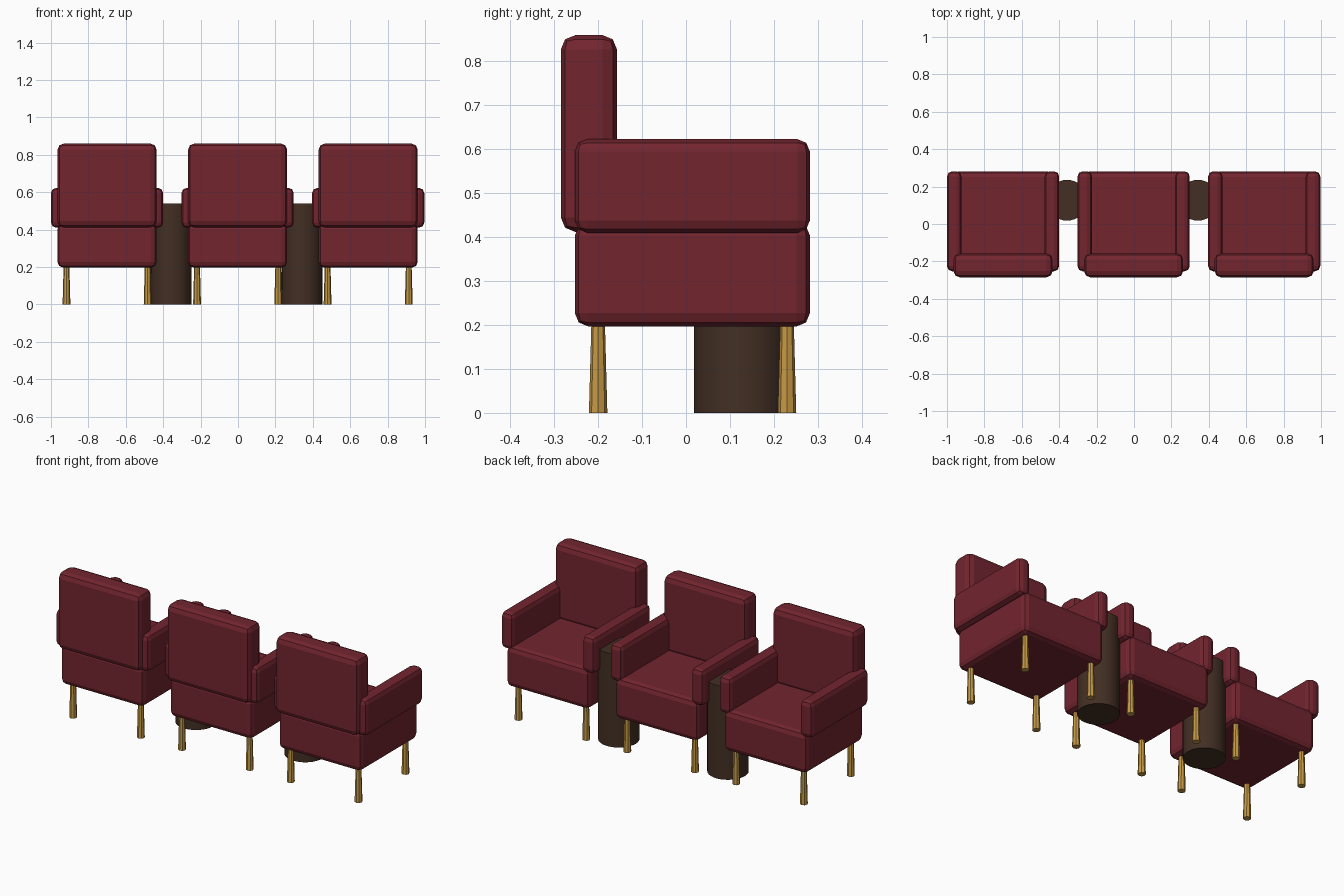
import bpy
import math

if "Cube" in bpy.data.objects:
    bpy.data.objects.remove(bpy.data.objects["Cube"])


def material(name, rgb):
    m = bpy.data.materials.new(name)
    m.diffuse_color = (*rgb, 1)
    m.use_nodes = True
    m.node_tree.nodes["Principled BSDF"].inputs["Base Color"].default_value = m.diffuse_color
    return m


RED = material("burgundy upholstery", (0.17, 0.018, 0.028))
GOLD = material("brass", (0.56, 0.32, 0.06))
BROWN = material("dark wood", (0.055, 0.028, 0.017))


def cushion(name, lo, hi, bevel):
    """Upholstered block with rounded edges, spanning corner lo to corner hi."""
    bpy.ops.mesh.primitive_cube_add(size=1, location=[(a + b) / 2 for a, b in zip(lo, hi)])
    o = bpy.context.object
    o.name = name
    o.scale = [b - a for a, b in zip(lo, hi)]
    bpy.ops.object.transform_apply(location=False, rotation=False, scale=True)
    mod = o.modifiers.new("rounded edges", 'BEVEL')
    mod.width = bevel
    mod.segments = 2
    o.data.materials.append(RED)


def column(name, x, y, r_bottom, r_top, height, sides, mat):
    """Round upright standing on the floor."""
    bpy.ops.mesh.primitive_cone_add(vertices=sides, radius1=r_bottom, radius2=r_top,
                                    depth=height, location=(x, y, height / 2))
    o = bpy.context.object
    o.name = name
    o.data.materials.append(mat)
    return o


# Three armchairs in a row
for cx in (-0.70, -0.002, 0.696):
    cushion("seat", (cx - 0.265, -0.253, 0.197), (cx + 0.265, 0.282, 0.434), 0.03)
    cushion("backrest", (cx - 0.265, -0.285, 0.412), (cx + 0.265, -0.157, 0.86), 0.033)
    for side in (-1, 1):
        x0, x1 = sorted((cx + side * 0.222, cx + side * 0.30))
        cushion("armrest", (x0, -0.253, 0.41), (x1, 0.282, 0.623), 0.028)
        # Legs flare slightly towards the floor
        for y in (-0.20, 0.23):
            column("leg", cx + side * 0.217, y, 0.021, 0.015, 0.22, 8, GOLD)

# Drum tables between the chairs
for x in (-0.358, 0.342):
    column("drum_table", x, 0.127, 0.109, 0.109, 0.54, 32, BROWN)
    bpy.ops.object.shade_smooth_by_angle(angle=math.radians(30))
